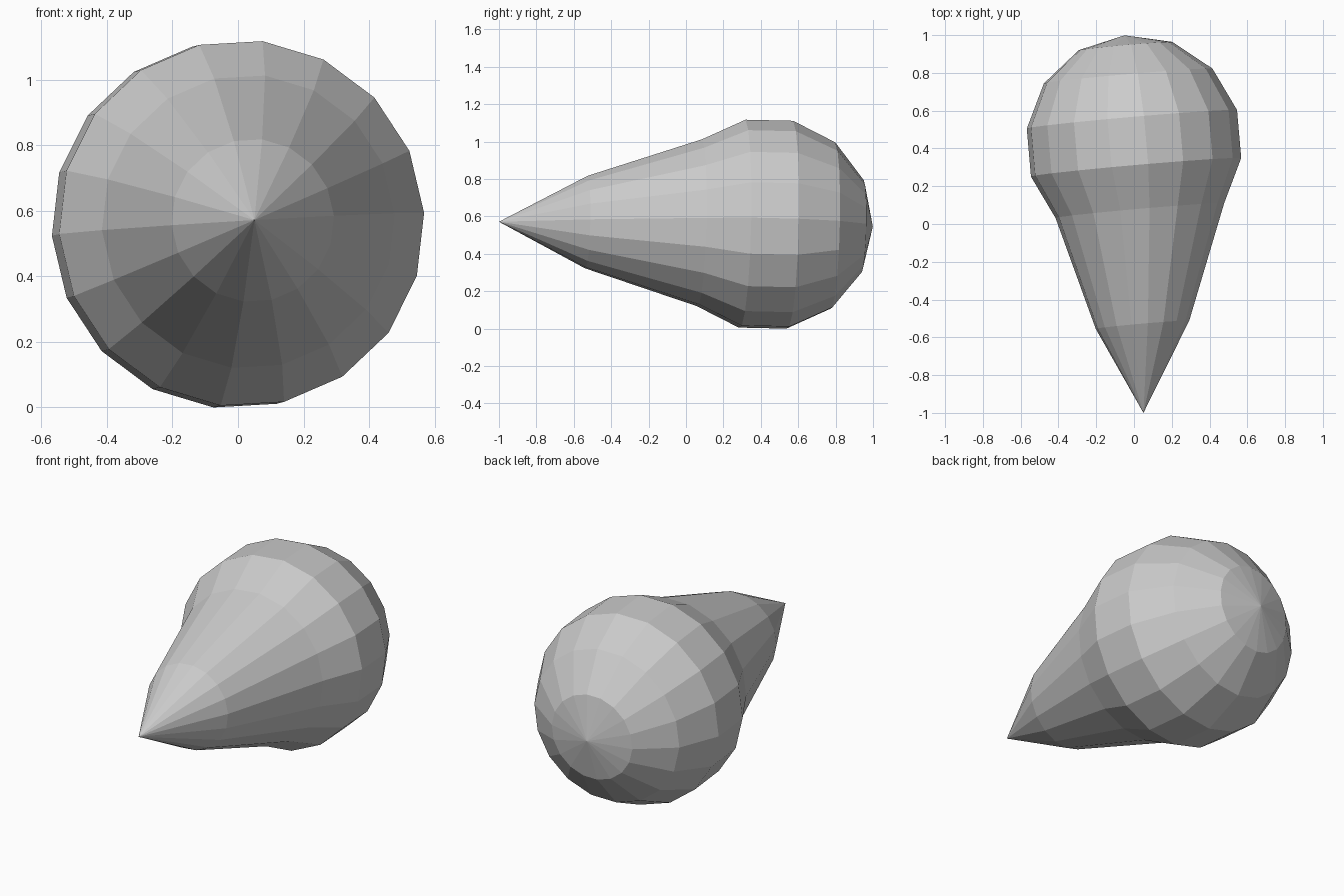
import bpy, bmesh, math
from mathutils import Matrix

if "Cube" in bpy.data.objects:
    bpy.data.objects.remove(bpy.data.objects["Cube"])

R = 0.574
bm = bmesh.new()

# low-poly ball, 18 sides and 7 bands
bmesh.ops.create_uvsphere(bm, u_segments=18, v_segments=7, radius=R)

# tip pole and the ring next to it (lowest on the ball's own axis)
tip = [v for v in bm.verts if v.co.z < -0.97 * R]
tip_ring = [v for v in bm.verts if -0.97 * R < v.co.z < -0.8 * R]

# turn the sides to the right phase, lay the axis along y with a slight tilt
first = tip_ring[0].co
phase = math.radians(-3.3) - math.atan2(first.y, first.x)
turn = (Matrix.Rotation(math.radians(5), 4, 'Z')
        @ Matrix.Rotation(math.radians(-91.3), 4, 'X')
        @ Matrix.Rotation(phase, 4, 'Z'))
bmesh.ops.transform(bm, matrix=Matrix.Translation((0, 1 - R * 0.998, 0)) @ turn, verts=bm.verts)

# pull the front out into a point
for v in tip_ring:
    v.co.y -= 0.445
for v in tip:
    v.co.y = -1.0

# stand on the ground
low = min(v.co.z for v in bm.verts)
bmesh.ops.translate(bm, vec=(0, 0, -low), verts=bm.verts)

mesh = bpy.data.meshes.new("teardrop_body")
bm.to_mesh(mesh)
bm.free()
bpy.context.collection.objects.link(bpy.data.objects.new("teardrop_body", mesh))
